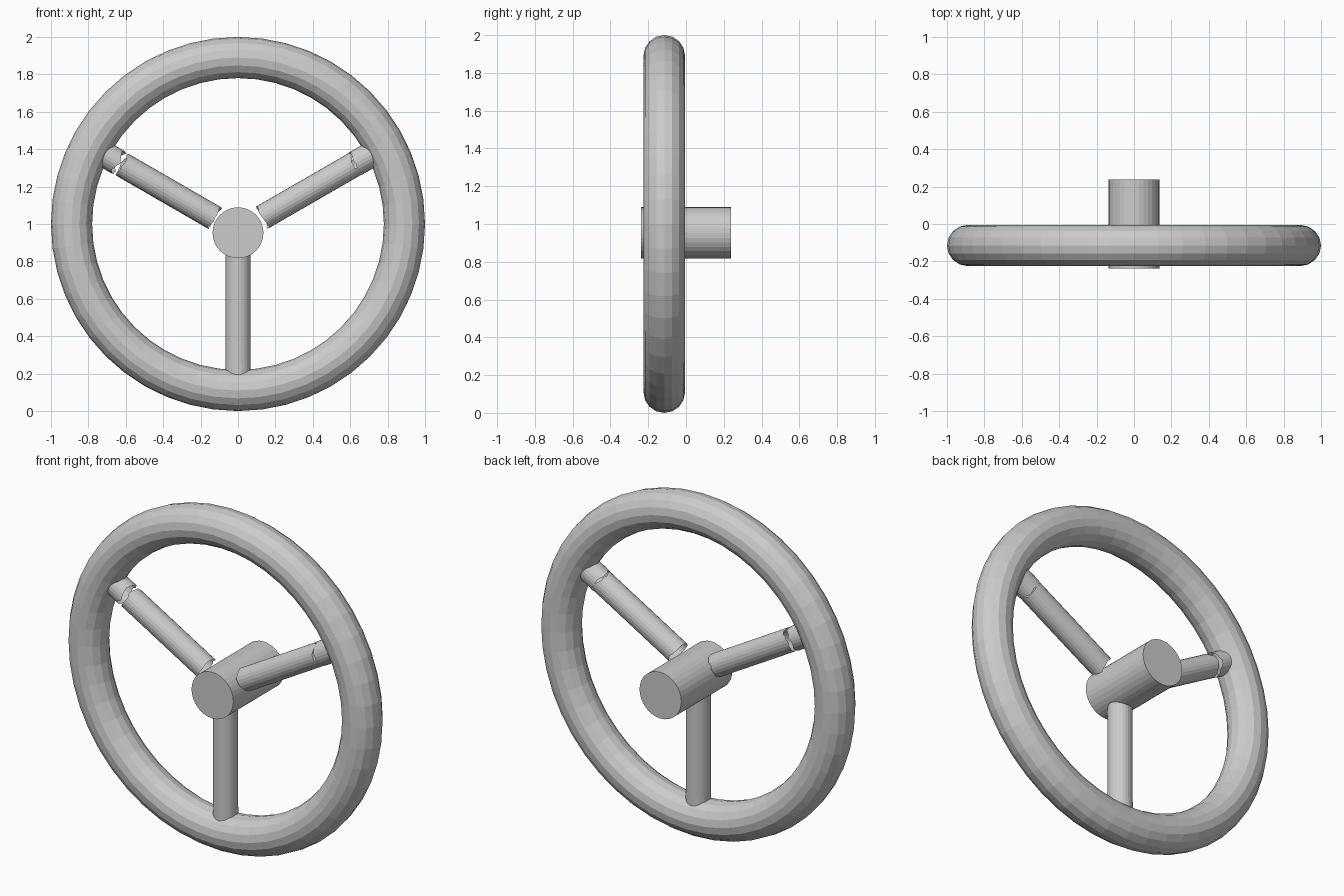
import bpy, math, random
from mathutils import Vector

if "Cube" in bpy.data.objects:
    bpy.data.objects.remove(bpy.data.objects["Cube"])

random.seed(4)
Y = -0.115            # plane of the rim and spokes
HUB = Vector((0, Y, 0.96))


def tube(name, angle, r0, r1, radius, jag0=0.0, jag1=0.0, n=24):
    """Open tube running outward from the hub, with optionally ragged ends."""
    a = math.radians(angle)
    axis = Vector((math.cos(a), 0, math.sin(a)))
    side = Vector((-math.sin(a), 0, math.cos(a)))
    front = Vector((0, -1, 0))
    verts = []
    for r, jag in ((r0, jag0), (r1, jag1)):
        for i in range(n):
            t = 2 * math.pi * i / n
            d = r + jag * (0.6 * math.sin(3 * t) + random.uniform(-0.5, 0.5))
            verts.append(HUB + axis * d + (side * math.cos(t) + front * math.sin(t)) * radius)
    faces = [(i, (i + 1) % n, n + (i + 1) % n, n + i) for i in range(n)]
    mesh = bpy.data.meshes.new(name)
    mesh.from_pydata(verts, [], faces)
    mesh.update()
    obj = bpy.data.objects.new(name, mesh)
    bpy.context.collection.objects.link(obj)
    return obj


# Rim
bpy.ops.mesh.primitive_torus_add(major_radius=0.89, minor_radius=0.11,
                                 major_segments=48, minor_segments=16,
                                 location=(0, Y, 1.0), rotation=(math.pi / 2, 0, 0))
bpy.context.object.name = "rim"

# Hub
bpy.ops.mesh.primitive_cylinder_add(vertices=32, radius=0.136, depth=0.475,
                                    location=(0, 0, 0.953), rotation=(math.pi / 2, 0, 0))
bpy.context.object.name = "hub"

# Spokes and the short sockets joining them to the rim
tube("right_spoke", 30, 0.152, 0.722, 0.067, 0.010, 0.014)
tube("right_socket", 30, 0.728, 0.83, 0.069, 0.010)
tube("left_spoke", 150, 0.146, 0.715, 0.067, 0.010, 0.014)
tube("left_socket", 150, 0.738, 0.83, 0.069, 0.014)
tube("lower_spoke", 270, 0.10, 0.76, 0.067)
tube("lower_socket", 270, 0.715, 0.80, 0.068, 0.008)
